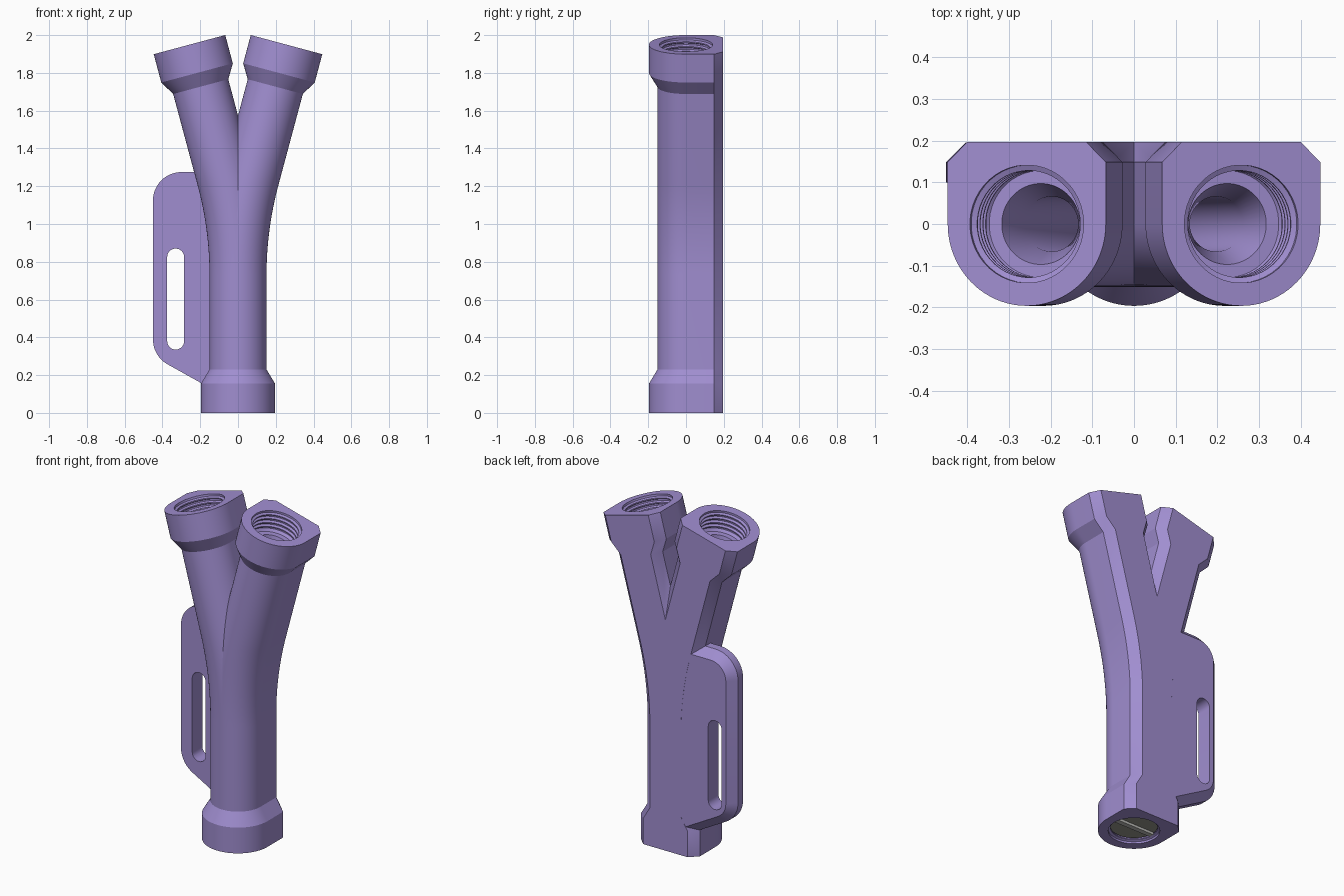
import bpy, bmesh, math
from math import sin, cos, radians, pi

if "Cube" in bpy.data.objects:
    bpy.data.objects.remove(bpy.data.objects["Cube"])

TILT = radians(15)
Z0, R = 0.73, 1.98            # start and radius of the bend
ARC = R * TILT
TOTAL = ARC + Z0 + 0.732      # length of one run, bottom to top
BACK, SIDE = 0.196, 0.148     # flat back and start of its chamfer


def material(name, rgb):
    m = bpy.data.materials.new(name)
    m.diffuse_color = (*rgb, 1)
    m.use_nodes = True
    m.node_tree.nodes["Principled BSDF"].inputs["Base Color"].default_value = m.diffuse_color
    return m


PURPLE = material("purple", (0.352, 0.270, 0.631))
GREY = material("grey", (0.30, 0.30, 0.26))
PALE = material("pale grey", (0.50, 0.50, 0.48))


def on_path(s):
    """Centre x, z and tilt at distance s along the right-hand run."""
    if s <= Z0:
        return 0, s, 0
    a = min((s - Z0) / R, TILT)
    rest = max(0, s - Z0 - ARC)
    return (R * (1 - cos(a)) + rest * sin(a),
            Z0 + R * sin(a) + rest * cos(a), a)


def finish(bm, name, mat):
    bmesh.ops.recalc_face_normals(bm, faces=bm.faces)
    me = bpy.data.meshes.new(name)
    bm.to_mesh(me)
    bm.free()
    me.materials.append(mat)
    ob = bpy.data.objects.new(name, me)
    bpy.context.collection.objects.link(ob)
    return ob


def loft(bm, rings):
    loops = [[bm.verts.new(p) for p in ring] for ring in rings]
    for a, b in zip(loops, loops[1:]):
        for i in range(len(a)):
            j = (i + 1) % len(a)
            bm.faces.new((a[i], a[j], b[j], b[i]))
    bm.faces.new(loops[0][::-1])
    bm.faces.new(loops[-1])


def forked_sweep(name, stations, section):
    """Sweep one run, keep its x > 0 side and mirror it."""
    bm = bmesh.new()
    rings = []
    for s, r in stations:
        cx, cz, a = on_path(s)
        rings.append([(cx + u * cos(a), y, cz - u * sin(a)) for u, y in section(r)])
    loft(bm, rings)
    bmesh.ops.bisect_plane(bm, geom=bm.verts[:] + bm.edges[:] + bm.faces[:], dist=1e-5,
                           plane_co=(0, 0, 0), plane_no=(1, 0, 0), clear_inner=True)
    for v in bm.verts:
        if abs(v.co.x) < 1e-4:
            v.co.x = 0
    bmesh.ops.recalc_face_normals(bm, faces=bm.faces)
    copy = bmesh.ops.duplicate(bm, geom=bm.verts[:] + bm.edges[:] + bm.faces[:])["geom"]
    for g in copy:
        if isinstance(g, bmesh.types.BMVert):
            g.co.x = -g.co.x
    bmesh.ops.reverse_faces(bm, faces=[g for g in copy if isinstance(g, bmesh.types.BMFace)])
    bmesh.ops.remove_doubles(bm, verts=bm.verts, dist=1e-5)
    return finish(bm, name, PURPLE)


def body_section(r):
    front = [(-r * cos(pi * i / 48), -r * sin(pi * i / 48)) for i in range(49)]
    c = BACK - SIDE
    return front + [(r, SIDE), (r - c, BACK), (c - r, BACK), (-r, SIDE)]


def round_section(r):
    return [(r * cos(2 * pi * (i + 0.5) / 48), r * sin(2 * pi * (i + 0.5) / 48))
            for i in range(48)]


def cut(ob, cutter):
    m = ob.modifiers.new("cut", 'BOOLEAN')
    m.operation, m.solver, m.object = 'DIFFERENCE', 'EXACT', cutter
    bpy.context.view_layer.objects.active = ob
    bpy.ops.object.modifier_apply(modifier=m.name)
    bpy.data.objects.remove(cutter)


def smooth(ob):
    bpy.ops.object.select_all(action='DESELECT')
    ob.select_set(True)
    bpy.context.view_layer.objects.active = ob
    bpy.ops.object.shade_smooth_by_angle(angle=radians(25))


# Forked body with a collar at each end
bend = [Z0 + ARC * i / 16 for i in range(17)]
outer = [(0, 0.196), (0.155, 0.196), (0.23, 0.151)]
stations = outer + [(s, 0.151) for s in bend] + [(TOTAL - s, r) for s, r in outer[::-1]]
body = forked_sweep("forked_body", stations, body_section)

# Bores with threaded sockets
socket = [(-0.01, 0.141), (0.012, 0.141)]
for k in range(4):
    s = 0.018 + 0.026 * k
    socket += [(s, 0.128), (s + 0.006, 0.128), (s + 0.012, 0.141), (s + 0.02, 0.141)]
socket += [(0.13, 0.128), (0.13, 0.097), (0.23, 0.066)]
stations = socket + [(s, 0.066) for s in bend] + [(TOTAL - s, r) for s, r in socket[::-1]]
cut(body, forked_sweep("bore_cutter", stations, round_section))
smooth(body)


# Side handle plate with chamfered back rim
def outline(d, end_x, y):
    """Plate outline shrunk by d, ending at end_x inside the body."""
    r, slope = 0.15 - d, radians(60.9)
    pts = [(end_x, 1.275 - d)]
    pts += [(-0.30 + r * cos(a), 1.125 + r * sin(a))
            for a in (pi / 2 + pi / 2 * i / 12 for i in range(13))]
    pts += [(-0.30 + r * cos(a), 0.388 + r * sin(a))
            for a in (pi + slope * i / 10 for i in range(11))]
    x, z = pts[-1]
    pts.append((end_x, z - (end_x - x) * 0.556))
    return [(x, y, z) for x, z in pts]


bm = bmesh.new()
loft(bm, [outline(0, -0.12, 0.10), outline(0, -0.12, SIDE),
          outline(BACK - SIDE, -0.09, BACK - 0.0003)])
handle = finish(bm, "side_handle", PURPLE)

# Strap slot
bm = bmesh.new()
slot = [(-0.33 + 0.045 * cos(pi * i / 12), (0.825 if i <= 12 else 0.38)
         + 0.045 * sin(pi * i / 12)) for i in range(13)]
slot += [(-0.33 - 0.045 * cos(pi * i / 12), 0.38 - 0.045 * sin(pi * i / 12)) for i in range(13)]
loft(bm, [[(x, y, z) for x, z in slot] for y in (0.0, 0.3)])
cut(handle, finish(bm, "slot_cutter", PURPLE))
smooth(handle)

# Grey insert in the bottom socket, with a cross bar
bm = bmesh.new()
loft(bm, [[(x, y, z) for x, y in round_section(0.13)] for z in (0.03, 0.10)])
smooth(finish(bm, "bottom_insert", GREY))
bm = bmesh.new()
bmesh.ops.create_cube(bm, size=1)
for v in bm.verts:
    v.co = (v.co.x * 0.25, v.co.y * 0.03, 0.025 + v.co.z * 0.02)
finish(bm, "insert_bar", PALE)
